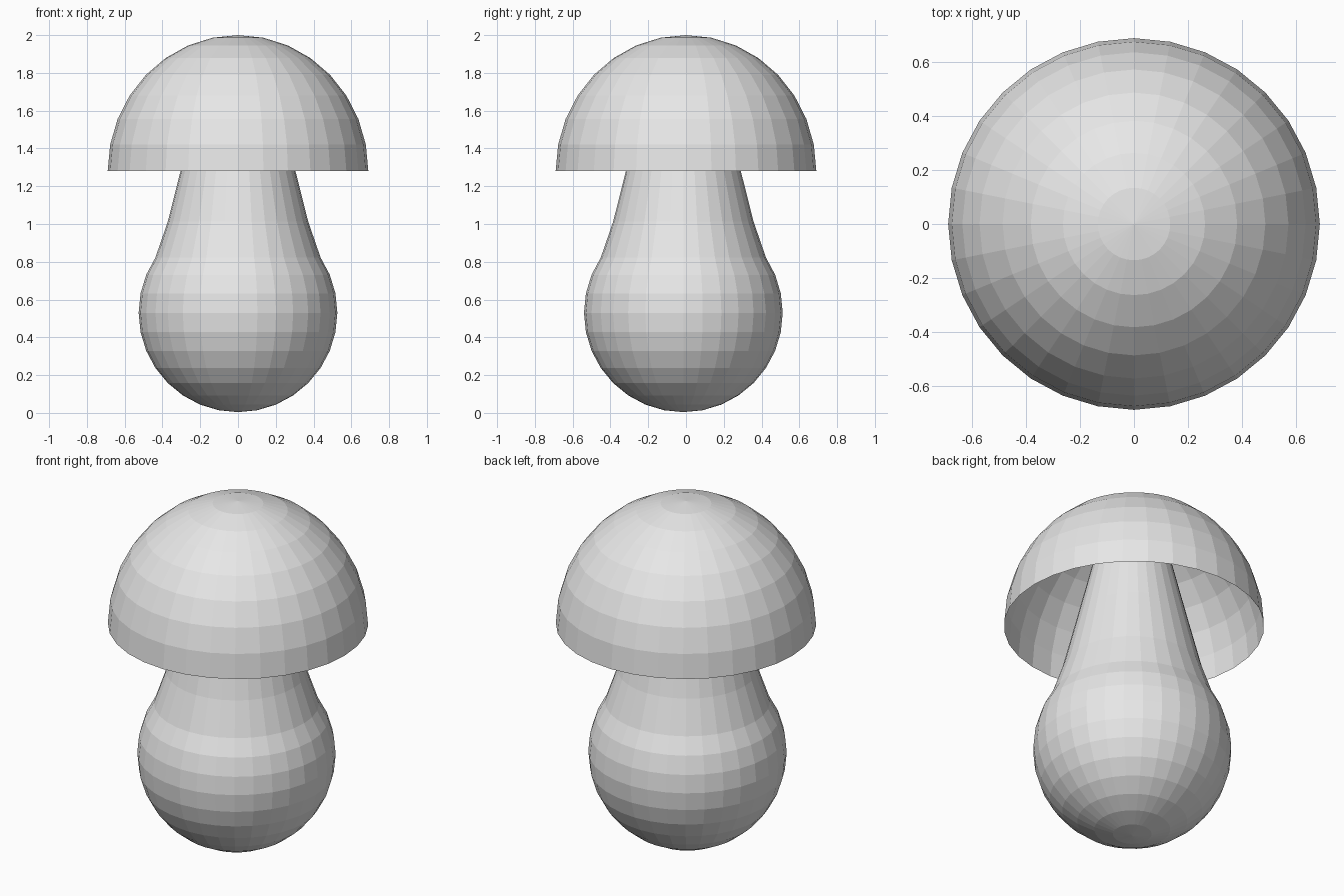
import bpy
import bmesh
import math
from mathutils import Matrix

SEGMENTS, RINGS = 32, 16

cube = bpy.data.objects.get("Cube")
if cube:
    bpy.data.objects.remove(cube, do_unlink=True)

# One plain grey for the whole model
grey = bpy.data.materials.new("light_grey")
grey.use_nodes = True
colour = (0.8, 0.8, 0.8, 1.0)
grey.diffuse_color = colour
grey.node_tree.nodes["Principled BSDF"].inputs["Base Color"].default_value = colour


def unit_sphere():
    bm = bmesh.new()
    bmesh.ops.create_uvsphere(bm, u_segments=SEGMENTS, v_segments=RINGS, radius=1)
    return bm


def finish(bm, name, location):
    mesh = bpy.data.meshes.new(name)
    bm.to_mesh(mesh)
    bm.free()
    mesh.materials.append(grey)
    obj = bpy.data.objects.new(name, mesh)
    obj.location = location
    bpy.context.collection.objects.link(obj)
    return obj


# Cap: the upper half of a sphere, left open underneath
bm = unit_sphere()
lower = [v for v in bm.verts if v.co.z < -0.01]
bmesh.ops.delete(bm, geom=lower, context="VERTS")
bmesh.ops.transform(bm, matrix=Matrix.Diagonal((0.69, 0.69, 0.72, 1)), verts=bm.verts)
finish(bm, "mushroom_cap", (0, 0, 1.28))

# Stem: a round bulb whose upper rings are pulled up into a tapering neck
neck_lift = {12: 0.11, 13: 0.36, 14: 0.68, 15: 0.81, 16: 0.85}
bm = unit_sphere()
for v in bm.verts:
    height = max(-1.0, min(1.0, v.co.z))
    ring = round(math.acos(-height) / math.pi * RINGS)
    v.co *= 0.526
    v.co.z += neck_lift.get(ring, 0)
finish(bm, "mushroom_stem", (0, -0.014, 0.53))
